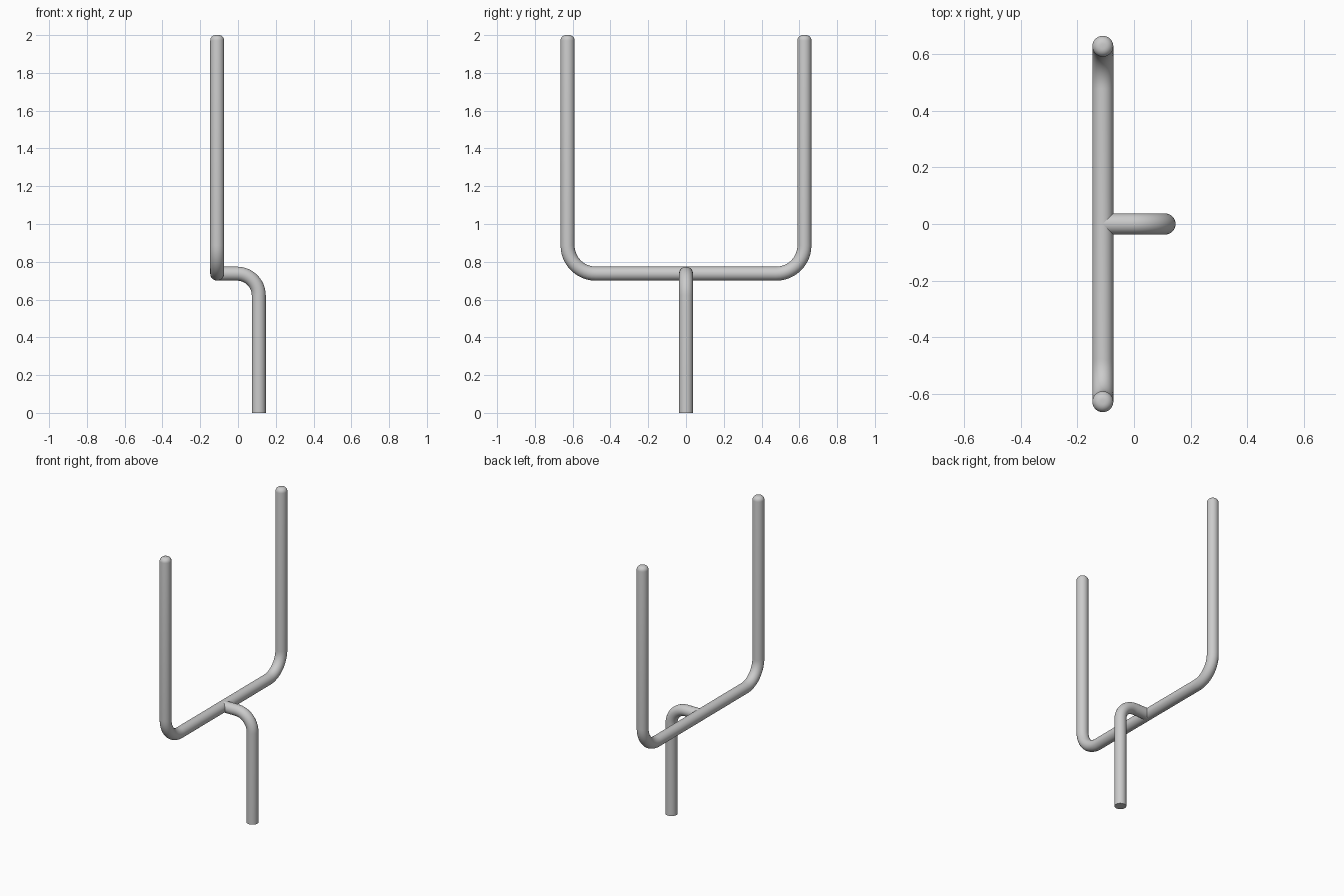
import bpy, bmesh
from math import sin, cos, pi
from mathutils import Vector

if "Cube" in bpy.data.objects:
    bpy.data.objects.remove(bpy.data.objects["Cube"])

R = 0.037      # pipe radius
SIDES = 32


def bend(centre, a, b, radius, steps=12):
    """Quarter bend from direction a to direction b around a centre."""
    return [centre + radius * (a * cos(t) + b * sin(t))
            for t in (pi / 2 * i / steps for i in range(steps + 1))]


def tube(name, path, side, radii):
    """Sweep a round section along a planar path; side is the plane normal."""
    bm = bmesh.new()
    rings = []
    n = len(path)
    for i, p in enumerate(path):
        tangent = (path[min(i + 1, n - 1)] - path[max(i - 1, 0)]).normalized()
        up = tangent.cross(side)
        rings.append([bm.verts.new(p + radii[i] * (side * cos(a) + up * sin(a)))
                      for a in (2 * pi * k / SIDES for k in range(SIDES))])
    for r0, r1 in zip(rings, rings[1:]):
        for k in range(SIDES):
            j = (k + 1) % SIDES
            bm.faces.new((r0[k], r0[j], r1[j], r1[k]))
    bm.faces.new(rings[0])
    bm.faces.new(rings[-1])
    bmesh.ops.recalc_face_normals(bm, faces=bm.faces)
    mesh = bpy.data.meshes.new(name)
    bm.to_mesh(mesh)
    bm.free()
    obj = bpy.data.objects.new(name, mesh)
    bpy.context.collection.objects.link(obj)
    bpy.ops.object.select_all(action='DESELECT')
    obj.select_set(True)
    bpy.context.view_layer.objects.active = obj
    bpy.ops.object.shade_smooth_by_angle(angle=0.7)
    return obj


X, Y, Z = Vector((1, 0, 0)), Vector((0, 1, 0)), Vector((0, 0, 1))
BAR_X, BAR_Z, HALF, TOP = -0.11, 0.737, 0.627, 2.0

# Crossbar and uprights: one U-shaped pipe with rounded tips
bend_r, tip = 0.15, 0.028
half, half_r = bend(Vector((BAR_X, HALF - bend_r, BAR_Z + bend_r)), -Z, Y, bend_r), []
half_r = [R] * len(half)
for i in range(7):
    t = pi / 2 * i / 6
    half.append(Vector((BAR_X, HALF, TOP - tip + tip * sin(t))))
    half_r.append(R - tip + tip * cos(t))
mirrored = [Vector((p.x, -p.y, p.z)) for p in reversed(half)]
tube("crossbar_and_uprights", mirrored + half, X, half_r[::-1] + half_r)

# Gooseneck support post, ending inside the crossbar
neck_r = 0.115
post = [Vector((0.11, 0, 0))]
post += bend(Vector((0.11 - neck_r, 0, BAR_Z - neck_r)), X, Z, neck_r)
post.append(Vector((BAR_X, 0, BAR_Z)))
tube("gooseneck_post", post, Y, [R] * len(post))
